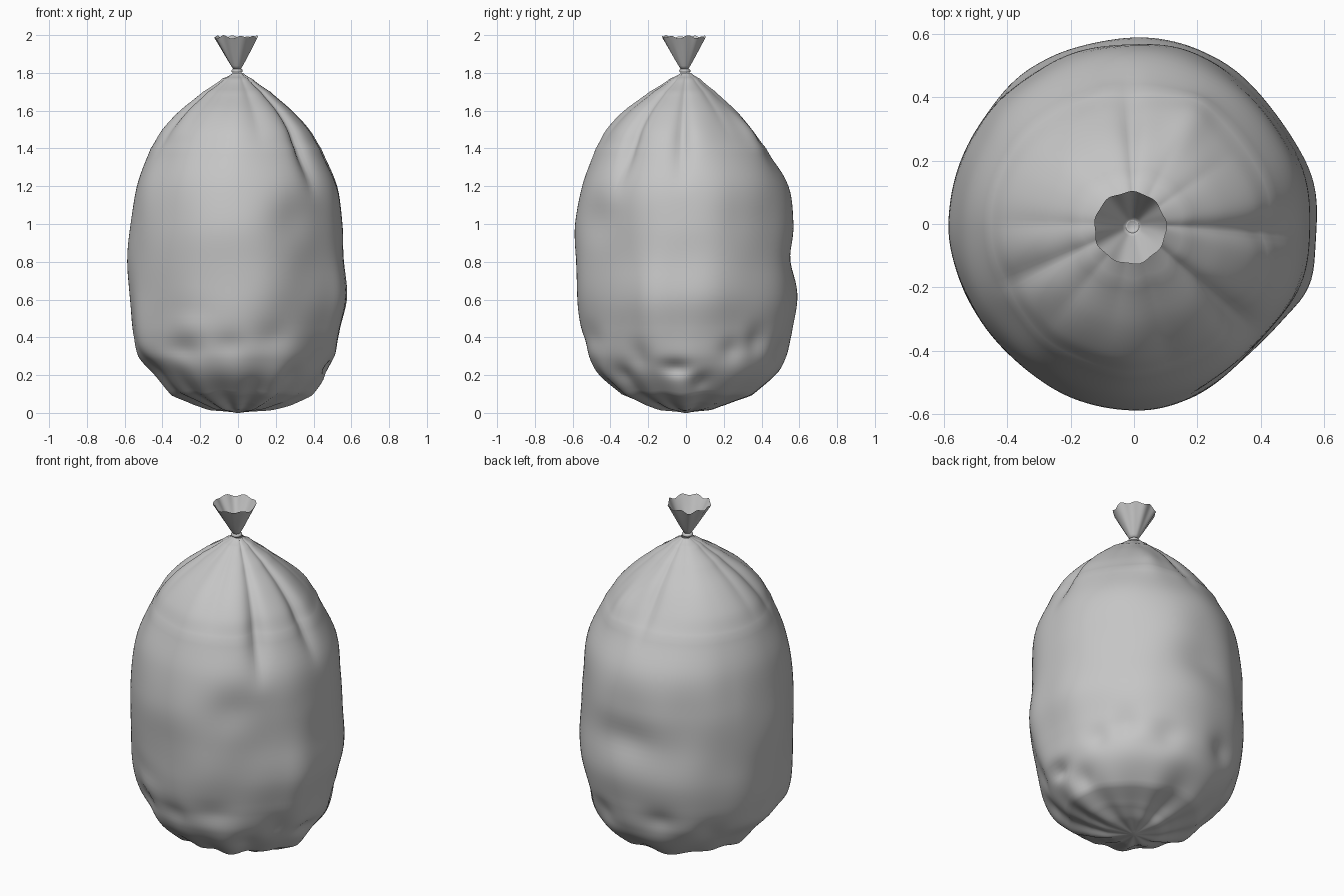
import bpy, bmesh, math
from mathutils import Vector, noise

if "Cube" in bpy.data.objects:
    bpy.data.objects.remove(bpy.data.objects["Cube"])

grey = bpy.data.materials.new("bag grey")
grey.diffuse_color = (0.56, 0.56, 0.56, 1)
grey.use_nodes = True
grey.node_tree.nodes["Principled BSDF"].inputs["Base Color"].default_value = grey.diffuse_color

# outline radii at shared heights, towards +x, +y, -x, -y
LEVELS = [0, .02, .05, .1, .2, .3, .42, .6, .8, 1.0, 1.2, 1.4, 1.5, 1.6, 1.7, 1.77, 1.8]
OUTLINE = [
    [.01, .16, .27, .38, .46, .51, .54, .58, .565, .555, .53, .45, .39, .295, .175, .075, .028],
    [.01, .13, .21, .36, .48, .53, .56, .59, .575, .57, .54, .43, .35, .265, .16, .075, .028],
    [.01, .14, .22, .34, .43, .53, .56, .575, .582, .57, .54, .46, .405, .315, .19, .085, .028],
    [.01, .14, .22, .34, .46, .52, .55, .575, .58, .588, .555, .475, .42, .33, .195, .085, .028],
]
# soft dents and bulges: angle, height, angular width, height width, depth
DENTS = [
    (-58, 1.02, 14, .13, .025), (-125, .33, 14, .06, .025), (-118, .46, 12, .06, -.012),
    (-95, .36, 10, .07, .02), (-70, .40, 12, .07, .015), (-6, .24, 9, .04, .035),
    (10, .16, 8, .05, .025), (62, 1.5, 9, .12, -.02), (110, .36, 9, .07, .02),
    (70, .33, 9, .07, .02), (45, .38, 8, .08, .025), (28, .33, 8, .06, .02),
    (200, .25, 10, .07, .02), (170, .35, 10, .08, .015), (140, .3, 8, .06, .02),
    (-30, .3, 8, .07, .02), (-50, .2, 8, .05, .02), (90, .82, 18, .1, .02),
    (5, .85, 20, .12, .01),
    # flattened panels with corners between them
    (-132, .6, 20, .6, .025), (-45, .6, 20, .6, .03), (38, .7, 18, .6, .015),
    (-158, .4, 10, .25, -.018), (-19, .55, 10, .3, -.015),
]
# pleats running down from the tie: angle, width, depth fraction, lowest height
PLEATS = [(-3, 6, .10, 1.15), (-42, 6, .12, 1.1), (-75, 8, .06, 1.35), (-102, 7, .04, 1.5),
          (-130, 8, .06, 1.4), (-155, 7, .09, 1.3), (180, 8, .06, 1.35),
          (125, 8, .04, 1.45), (92, 6, .08, 1.25), (62, 8, .05, 1.45), (35, 8, .05, 1.4)]


def turn(a, b):
    return (a - b + 180) % 360 - 180


def smooth(t):
    t = min(max(t, 0), 1)
    return t * t * (3 - 2 * t)


def spline(row, i, t):
    p = [row[min(max(i + k, 0), len(row) - 1)] for k in (-1, 0, 1, 2)]
    return p[1] + .5 * t * (p[2] - p[0] + t * (2*p[0] - 5*p[1] + 4*p[2] - p[3]
                            + t * (3 * (p[1] - p[2]) + p[3] - p[0])))


def bag_point(level, deg):
    i = min(int(level), len(LEVELS) - 2)
    t = level - i
    z = LEVELS[i] + t * (LEVELS[i + 1] - LEVELS[i])
    q = (deg % 360) / 90
    k = int(q) % 4
    f = smooth(q - int(q))
    r = spline(OUTLINE[k], i, t) * (1 - f) + spline(OUTLINE[(k + 1) % 4], i, t) * f
    for a, h, wa, wh, d in DENTS:
        r -= d * smooth(r / .35) * math.exp(-(turn(deg, a) / wa) ** 2 - ((z - h) / wh) ** 2)
    for a, w, d, low in PLEATS:
        r *= 1 - d * smooth((z - low) / .35) * math.exp(-abs(turn(deg, a) / w) ** 1.5)
    # crumple and gathered folds at the base
    c, s = math.cos(math.radians(deg)), math.sin(math.radians(deg))
    body = smooth(r / .4)
    r += .012 * body * noise.noise(Vector((c * 2.2, s * 2.2, z * 3)))
    low = smooth(1 - z / .4) * smooth(r / .25)
    fold = math.sin(math.radians(deg) * 11 + 1.8 * c) + .8 * math.sin(math.radians(deg) * 6 + 2)
    r += .006 * low * fold
    if z > 0:
        z = max(.003, z - .006 * low * fold)
    return c * r, s * r, z


def rings_object(name, rings):
    bm = bmesh.new()
    rows = [[bm.verts.new(p) for p in ring] for ring in rings]
    n = len(rows[0])
    for lo, hi in zip(rows, rows[1:]):
        for j in range(n):
            bm.faces.new((lo[j], lo[(j + 1) % n], hi[(j + 1) % n], hi[j]))
    bm.faces.new(rows[0][::-1])
    for f in bm.faces:
        f.smooth = True
    mesh = bpy.data.meshes.new(name)
    bm.to_mesh(mesh)
    bm.free()
    mesh.materials.append(grey)
    ob = bpy.data.objects.new(name, mesh)
    bpy.context.collection.objects.link(ob)
    return ob


# filled bag body
SEG, SUB = 144, 6
steps = (len(LEVELS) - 1) * SUB
rings_object("bag_body", [[bag_point(i / SUB, 360 * j / SEG) for j in range(SEG)]
                          for i in range(steps + 1)])


# flared, ruffled mouth above the tie
def mouth_point(t, j, n):
    a = 2 * math.pi * j / n
    ruffle = math.sin(9 * a + .6) + .5 * math.sin(5 * a + 2)
    r = .02 + .094 * t ** .95 + .0025 * t * ruffle
    z = 1.82 + .17 * t + .0067 * t * t * math.sin(8 * a) + .0033 * t * t * math.sin(5 * a)
    return r * math.cos(a) - .007 * t - .005, r * math.sin(a) - .004 * t - .008, z


rings_object("bag_mouth", [[mouth_point(i / 10, j, 72) for j in range(72)] for i in range(11)])

# tie band round the neck
bpy.ops.mesh.primitive_torus_add(location=(-.005, -.006, 1.811), major_radius=.02, minor_radius=.01,
                                 major_segments=32, minor_segments=12)
tie = bpy.context.object
tie.name = "neck_tie"
tie.data.materials.append(grey)
bpy.ops.object.shade_smooth()
